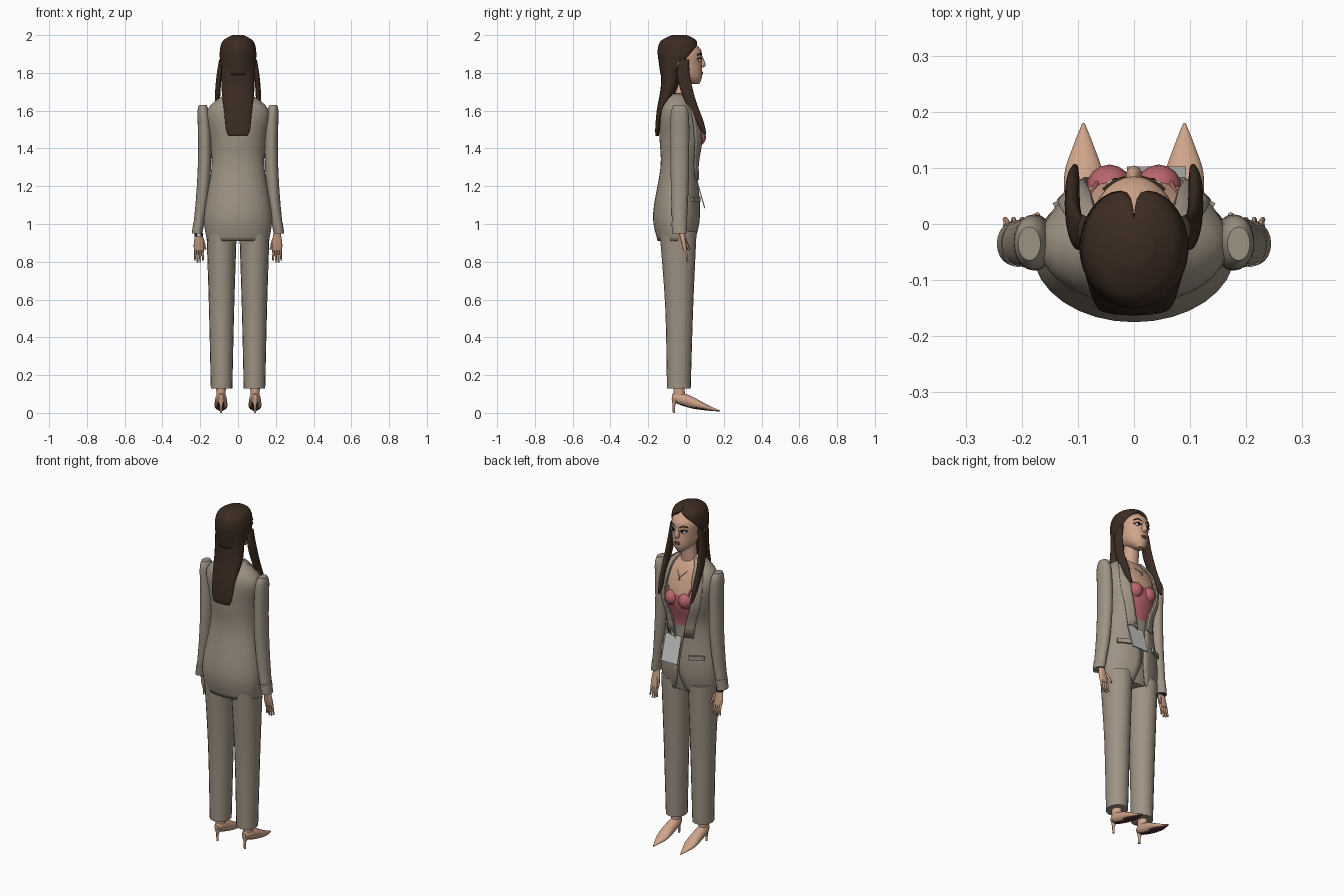
import bpy, bmesh, math

cube = bpy.data.objects.get("Cube")
if cube:
    bpy.data.objects.remove(cube)


def material(name, red, green, blue):
    mat = bpy.data.materials.new(name)
    mat.use_nodes = True
    mat.diffuse_color = (red, green, blue, 1)
    mat.node_tree.nodes["Principled BSDF"].inputs["Base Color"].default_value = mat.diffuse_color
    return mat


FABRIC = material("beige fabric", .34, .29, .23)
SKIN = material("skin", .62, .37, .25)
HAIR = material("dark brown hair", .045, .025, .016)
PINK = material("rose camisole", .48, .13, .15)
CARD = material("pale card", .55, .55, .53)
DARK = material("black", .015, .013, .013)
WHITE = material("eye white", .75, .73, .7)
LIP = material("lip", .36, .1, .1)
SOLE = material("dark sole", .08, .035, .03)
SILVER = material("silver", .4, .39, .37)
SIDES = {"left": 1, "right": -1}


def finish(name, bm, mats, thickness=0):
    bmesh.ops.remove_doubles(bm, verts=bm.verts, dist=.0001)
    bmesh.ops.recalc_face_normals(bm, faces=bm.faces)
    mesh = bpy.data.meshes.new(name)
    bm.to_mesh(mesh)
    bm.free()
    obj = bpy.data.objects.new(name, mesh)
    bpy.context.collection.objects.link(obj)
    for mat in mats:
        mesh.materials.append(mat)
    if thickness:
        solid = obj.modifiers.new("Thickness", "SOLIDIFY")
        solid.thickness, solid.offset = thickness, -1
    bpy.ops.object.select_all(action="DESELECT")
    obj.select_set(True)
    bpy.context.view_layer.objects.active = obj
    bpy.ops.object.shade_smooth_by_angle(angle=math.radians(45))
    return obj


def smooth(rings, steps=4):
    """Add rings between the given ones along a smooth curve."""
    result = []
    for i in range(len(rings) - 1):
        before, start = rings[max(i - 1, 0)], rings[i]
        end, after = rings[i + 1], rings[min(i + 2, len(rings) - 1)]
        for k in range(steps):
            t = k / steps
            result.append([b + t * ((c - a) / 2 + t * (a - 2.5 * b + 2 * c - d / 2
                           + t * (1.5 * (b - c) + (d - a) / 2)))
                           for a, b, c, d in zip(before, start, end, after)])
    return result + [list(rings[-1])]


def loft(name, rings, mats, x=0, side=1, n=20, span=None, along_y=False, rule=None, thickness=0):
    """Skin rings of (height, centre, x radius, other radius, optional open angle from +y)."""
    bm = bmesh.new()
    rows = []
    is_open = len(rings[0]) > 4
    for height, centre, wide, deep, *gap in rings:
        low = max(gap[0], 0) if is_open else 0
        sweep = span or 2 * (math.pi - low)
        middle = x(height) if callable(x) else x
        row = []
        for k in range(n + is_open):
            angle = low + sweep * k / n
            across = side * (middle + wide * math.sin(angle))
            other = centre + deep * math.cos(angle)
            row.append(bm.verts.new((across, height, other) if along_y else (across, other, height)))
        rows.append(row)
    for lower, upper in zip(rows, rows[1:]):
        for k in range(n):
            j = (k + 1) % len(lower)
            bm.faces.new((lower[k], lower[j], upper[j], upper[k]))
    if not is_open:
        bm.faces.new(rows[0])
    if not is_open or rings[-1][4] == 0:
        bm.faces.new(rows[-1])
    bmesh.ops.recalc_face_normals(bm, faces=bm.faces)
    if rule:
        bm.normal_update()
        for face in bm.faces:
            face.material_index = rule(face)
    return finish(name, bm, mats, thickness)


def ball(name, location, size, mat):
    bm = bmesh.new()
    bmesh.ops.create_uvsphere(bm, u_segments=16, v_segments=10, radius=1)
    obj = finish(name, bm, [mat])
    obj.location, obj.scale = location, size


def box(name, location, size, mat, tilt=0, turn=0):
    bm = bmesh.new()
    bmesh.ops.create_cube(bm, size=1)
    obj = finish(name, bm, [mat])
    obj.location, obj.scale, obj.rotation_euler = location, size, (tilt, 0, turn)


def tube(name, points, radius, mat, taper=1):
    curve = bpy.data.curves.new(name, "CURVE")
    curve.dimensions, curve.bevel_depth, curve.bevel_resolution = "3D", radius, 1
    curve.use_fill_caps = True
    spline = curve.splines.new("POLY")
    spline.points.add(len(points) - 1)
    for i, (point, location) in enumerate(zip(spline.points, points)):
        point.co = (*location, 1)
        point.radius = 1 + (taper - 1) * i / (len(points) - 1)
    curve.materials.append(mat)
    bpy.context.collection.objects.link(bpy.data.objects.new(name, curve))


def inflate(ring, amount):
    height, centre, wide, deep, *gap = ring
    return [height, centre, wide + amount, deep + amount, *gap]


def torso_colour(face):
    height = face.calc_center_median().z
    return 0 if height < 1.28 else 1 if height < 1.48 else 2


# Jacket, open at the front, over the trousers' waist, camisole and bare chest
jacket = smooth([(.91, -.05, .165, .1, .25), (1.05, -.05, .18, .125, .03), (1.3, -.035, .14, .1, .28),
                 (1.45, -.02, .15, .12, .6), (1.6, -.04, .165, .1, .47), (1.69, -.045, .065, .05, .75)])
loft("jacket", jacket, [FABRIC], n=32, thickness=.008)
loft("torso", [inflate(ring, -.012)[:4] for ring in jacket], [FABRIC, PINK, SKIN], n=32, rule=torso_colour)
loft("neck", [(1.64, -.035, .06, .045), (1.69, -.03, .043, .043), (1.8, -.02, .042, .045)], [SKIN])
lapel = [inflate(ring, .006) for ring in jacket if ring[0] > 1.24]


def arm_x(height):
    return .176 + .2 * (height - 1.4) ** 2


def lock_x(height):
    return .11 - .3 * (height - 1.6) ** 2


FOOT_X, HAND_X = .09, .207
for name, side in SIDES.items():
    loft(name + "_lapel", lapel, [FABRIC], side=side, n=4, span=.4, thickness=.006)
    box(name + "_pocket_flap", (side * .105, .052, 1.13), (.085, .012, .025), FABRIC, turn=-side / 2)
    ball(name + "_camisole_cup", (side * .044, .062, 1.46), (.042, .044, .046), PINK)
    tube(name + "_camisole_strap", [(side * .065, .075, 1.49), (side * .08, .045, 1.56),
                                    (side * .08, 0, 1.64)], .004, PINK)

    # Sleeves and hands
    loft(name + "_sleeve", smooth([(1, -.035, .028, .039), (1.2, -.033, .034, .047), (1.4, -.033, .035, .05),
         (1.58, -.033, .032, .048), (1.63, -.035, .02, .03)]), [FABRIC], x=arm_x, side=side)
    loft(name + "_cuff", [(.95, -.035, .028, .038), (1.01, -.035, .03, .042)], [FABRIC], x=arm_x, side=side)
    loft(name + "_palm", smooth([(.86, -.004, .026, .01), (.9, -.012, .027, .013), (.97, -.025, .016, .016)]),
         [SKIN], x=HAND_X, side=side)
    for i, finger in enumerate(("index", "middle", "ring", "little")):
        spread = i - 1.5
        x = side * (HAND_X + spread * .013)
        tip = .795 + .005 * spread ** 2
        tube(f"{name}_{finger}_finger", [(x, -.006, .88), (x, .003, .84), (x + side * spread * .002, .008, tip)],
             .007, SKIN, taper=.7)
    tube(name + "_thumb", [(side * .187, -.008, .92), (side * .172, .016, .865)], .008, SKIN, taper=.7)

    # Trouser legs and court shoes
    loft(name + "_trouser_leg", smooth([(.13, -.038, .057, .063), (.56, -.036, .067, .074),
         (.96, -.042, .08, .098)]), [FABRIC], x=FOOT_X - .003, side=side)
    loft(name + "_ankle", [(.06, -.035, .024, .03), (.16, -.038, .026, .03)], [SKIN], x=FOOT_X, side=side)
    loft(name + "_shoe", smooth([(-.075, .083, .012, .015), (-.04, .078, .028, .032), (.03, .056, .033, .032),
         (.09, .035, .034, .02), (.14, .02, .018, .01), (.18, .01, .002, .003)]), [SKIN, SOLE], x=FOOT_X,
         side=side, along_y=True, rule=lambda face: int(face.normal.z < -.75))
    loft(name + "_heel", [(0, -.064, .006, .006), (.04, -.064, .007, .007), (.075, -.058, .02, .018)],
         [SKIN], x=FOOT_X, side=side)

    # Eyes, brows and ears
    ball(name + "_eye", (side * .033, .071, 1.868), (.016, .009, .009), WHITE)
    ball(name + "_iris", (side * .032, .077, 1.868), (.008, .005, .008), DARK)
    for part, height, mat in (("eyelash", 1.87, DARK), ("eyebrow", 1.893, HAIR)):
        tube(f"{name}_{part}", [(side * .015, .082, height), (side * .034, .077, height + .009),
                                (side * .054, .061, height + .002)], .0035, mat)
    ball(name + "_ear", (side * .083, -.036, 1.855), (.012, .018, .03), SKIN)

    # Hair falling over the shoulder to the chest
    loft(name + "_front_lock", smooth([(1.475, .1, .006, .007), (1.54, .073, .012, .021), (1.66, .02, .014, .03),
         (1.78, -.012, .014, .034), (1.87, -.01, .012, .025)]), [HAIR], x=lock_x, side=side)

# Head and face
loft("head", smooth([(1.742, .05, .02, .02), (1.78, .015, .058, .07), (1.85, -.01, .075, .093),
     (1.92, -.02, .077, .1), (1.98, -.03, .04, .05)]), [SKIN], n=28)
loft("nose", smooth([(1.828, .078, .009, .012), (1.845, .084, .015, .02), (1.895, .075, .006, .009)]), [SKIN])
for name, height in (("upper_lip", 1.803), ("lower_lip", 1.794)):
    ball(name, (0, .079, height), (.02, .011, .006), LIP)

# Hair cap, open around the face, and the long fall down the back
loft("hair_cap", smooth([(1.79, -.06, .082, .075, 1.7), (1.86, -.045, .095, .1, 1.25), (1.92, -.04, .096, .11, .8),
     (1.97, -.038, .08, .095, .15), (2, -.035, .03, .04, 0)]), [HAIR], n=32, thickness=.014)
loft("hair_back", smooth([(1.465, -.152, .05, .008), (1.5, -.15, .064, .013), (1.6, -.132, .074, .023),
     (1.73, -.085, .088, .048), (1.86, -.08, .085, .055)]), [HAIR])

# Badge, necklace and wristwatch
box("badge", (.04, .078, 1.158), (.105, .006, .155), CARD, tilt=.28)
box("badge_clip", (.04, .062, 1.255), (.022, .01, .045), SILVER, tilt=.15)
tube("necklace", [(x * .05, .062 - .067 * x * x, 1.585 + .085 * x * x) for x in (-1, -.6, 0, .6, 1)], .0022, SILVER)
ball("pendant", (0, .065, 1.578), (.006, .004, .009), SILVER)
loft("watch_band", [(.935, -.02, .022, .02), (.952, -.022, .022, .021)], [DARK], x=HAND_X, side=-1)
box("watch_face", (-HAND_X, -.043, .943), (.02, .006, .018), CARD)
